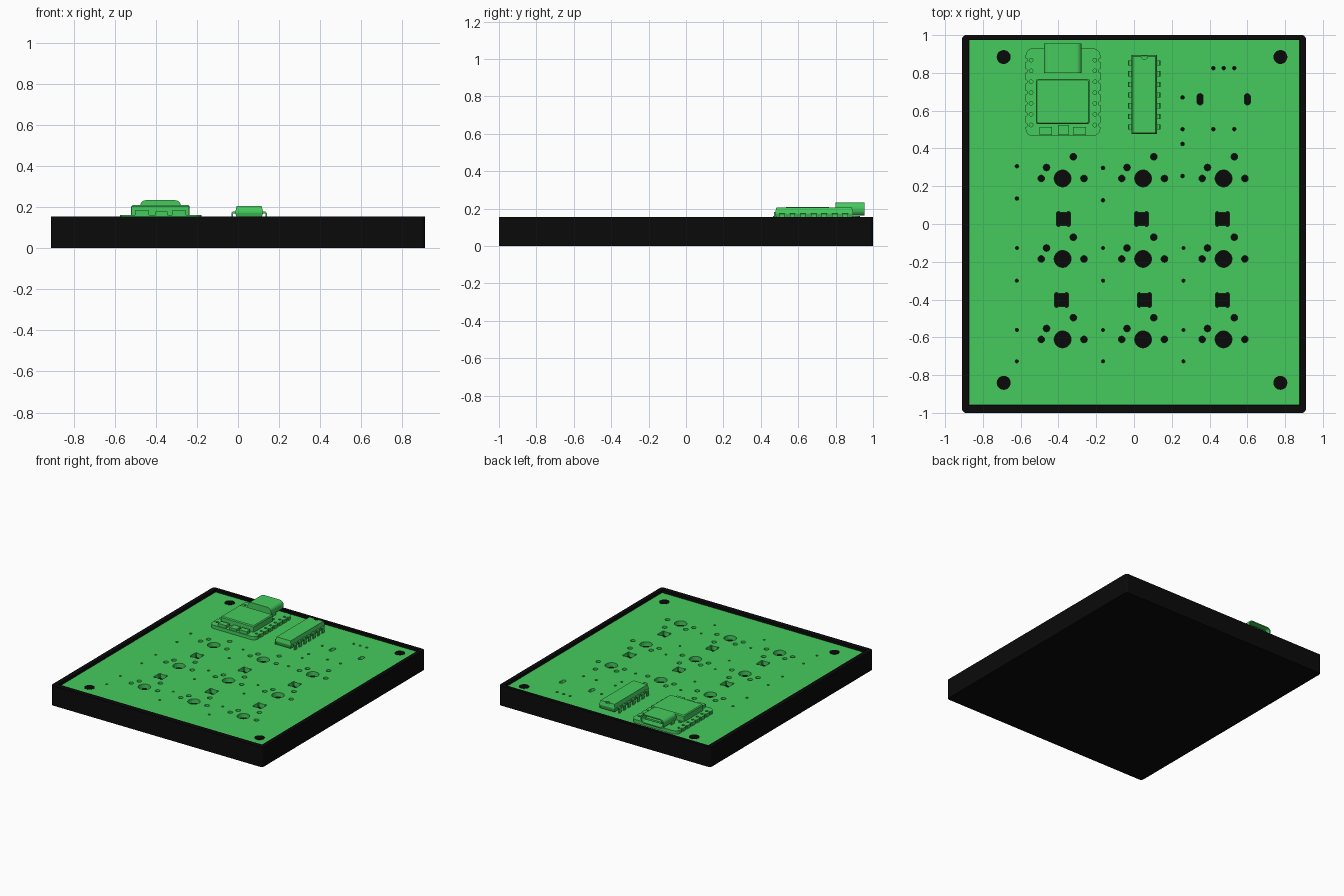
import bpy, bmesh, math

old = bpy.data.objects.get("Cube")
if old:
    bpy.data.objects.remove(old)


def material(name, rgb):
    m = bpy.data.materials.new(name)
    m.use_nodes = True
    m.diffuse_color = (*rgb, 1)
    m.node_tree.nodes["Principled BSDF"].inputs["Base Color"].default_value = (*rgb, 1)
    return m


GREEN = material("board green", (0.06, 0.6, 0.11))
BLACK = material("case black", (0.003, 0.003, 0.003))

CASE_TOP, FLOOR, BOARD_LOW, BOARD_TOP, MODULE_TOP = 0.155, 0.07, 0.1, 0.135, 0.161


# Outlines
def circle(x, y, r, n=16):
    return [(x + r * math.cos(math.tau * i / n), y + r * math.sin(math.tau * i / n)) for i in range(n)]


def rect(x0, x1, y0, y1, r=0.0, n=5):
    if not r:
        return [(x0, y0), (x1, y0), (x1, y1), (x0, y1)]
    pts = []
    for k, (cx, cy) in enumerate([(x1 - r, y1 - r), (x0 + r, y1 - r), (x0 + r, y0 + r), (x1 - r, y0 + r)]):
        for i in range(n + 1):
            a = (k + i / n) * math.pi / 2
            pts.append((cx + r * math.cos(a), cy + r * math.sin(a)))
    return pts


def box_at(x, y, w, h, r=0.0):
    return rect(x - w / 2, x + w / 2, y - h / 2, y + h / 2, r)


def lamp_slot(x, y):
    # rectangle with four small tabs at its corners
    quarter = [(0.037, 0.034), (0.032, 0.034), (0.032, 0.04), (0.022, 0.04), (0.022, 0.034)]
    upper = quarter + [(-px, py) for px, py in reversed(quarter)]
    return [(x + px, y + py) for px, py in upper + [(-px, -py) for px, py in upper]]


# Solids: outline swept along z (or along y), given as (height, inset) levels
def loft(bm, outline, levels, along_y=False):
    xs, ys = zip(*outline)
    cx, cy = (min(xs) + max(xs)) / 2, (min(ys) + max(ys)) / 2
    w, h = max(xs) - cx, max(ys) - cy
    rings = []
    for z, inset in levels:
        ring = []
        for x, y in outline:
            px, py = cx + (x - cx) * (1 - inset / w), cy + (y - cy) * (1 - inset / h)
            ring.append(bm.verts.new((px, z, py) if along_y else (px, py, z)))
        rings.append(ring)
    bm.faces.new(rings[0])
    bm.faces.new(rings[-1])
    n = len(outline)
    for a, b in zip(rings, rings[1:]):
        for i in range(n):
            bm.faces.new((a[i], a[(i + 1) % n], b[(i + 1) % n], b[i]))


def part(name, mat, outlines, *levels, along_y=False):
    levels = [v if isinstance(v, tuple) else (v, 0) for v in levels]
    bm = bmesh.new()
    for o in outlines:
        loft(bm, o, levels, along_y)
    bmesh.ops.recalc_face_normals(bm, faces=bm.faces)
    mesh = bpy.data.meshes.new(name)
    bm.to_mesh(mesh)
    bm.free()
    mesh.materials.append(mat)
    ob = bpy.data.objects.new(name, mesh)
    bpy.context.collection.objects.link(ob)
    return ob


def cut(ob, cutter):
    cutter.hide_render = True
    mod = ob.modifiers.new("cut", "BOOLEAN")
    mod.operation, mod.solver, mod.object = "DIFFERENCE", "EXACT", cutter
    bpy.context.view_layer.update()
    deps = bpy.context.evaluated_depsgraph_get()
    mesh = bpy.data.meshes.new_from_object(ob.evaluated_get(deps))
    ob.modifiers.clear()
    ob.data = mesh
    bpy.data.objects.remove(cutter)


# Open tray case
case = part("case", BLACK, [rect(-0.91, 0.91, -1, 1, 0.02)], 0, CASE_TOP)
cut(case, part("cavity", BLACK, [rect(-0.876, 0.879, -0.96, 0.975)], FLOOR, CASE_TOP + 0.1))

# Circuit board with all its holes
board = part("circuit_board", GREEN, [rect(-0.874, 0.877, -0.958, 0.973)], BOARD_LOW, BOARD_TOP)
COLUMNS = (-0.378, 0.048, 0.474)
ROWS = (0.241, -0.185, -0.611)
holes = []
for x in COLUMNS:
    for y in ROWS:
        holes.append(circle(x, y, 0.045, 20))
        for dx, dy in [(-0.113, 0), (0.113, 0), (-0.085, 0.058), (0.057, 0.115)]:
            holes.append(circle(x + dx, y + dy, 0.018, 12))
for y, xs in [(0.027, (-0.373, 0.04, 0.468)), (-0.402, (-0.384, 0.055, 0.468))]:
    holes += [lamp_slot(x, y) for x in xs]
DIODE_ROWS = (-0.127, -0.3, -0.561, -0.727)
for x in (-0.62, -0.164, 0.262):
    holes += [circle(x, y, 0.009, 8) for y in DIODE_ROWS]
for x, ys in [(-0.62, (0.306, 0.135)), (-0.164, (0.297, 0.126)), (0.257, (0.67, 0.502, 0.424, 0.254)),
              (0.42, (0.825, 0.502)), (0.475, (0.825,)), (0.531, (0.825, 0.502))]:
    holes += [circle(x, y, 0.01, 8) for y in ys]
holes += [box_at(x, 0.66, 0.032, 0.06, 0.015) for x in (0.35, 0.6)]
cut(board, part("hole_cutters", GREEN, holes, BOARD_LOW - 0.02, BOARD_TOP + 0.02))

# Corner screw posts
part("screw_posts", BLACK, [circle(x, y, 0.037, 20) for x in (-0.69, 0.775) for y in (0.884, -0.841)],
     FLOOR - 0.01, BOARD_TOP + 0.002)

# Controller module: small board with pin holes and notched edges
PIN_YS = [0.524 + 0.0573 * i for i in range(7)]
module = part("module_board", GREEN, [rect(-0.574, -0.178, 0.465, 0.93, 0.04)], BOARD_TOP - 0.002, MODULE_TOP)
notches = []
for y in PIN_YS:
    notches += [circle(x, y, 0.01, 10) for x in (-0.545, -0.207, -0.574, -0.178)]
cut(module, part("notch_cutters", GREEN, notches, BOARD_TOP, MODULE_TOP + 0.02))
part("module_shield", GREEN, [rect(-0.52, -0.235, 0.53, 0.768, 0.008, 2)],
     MODULE_TOP - 0.002, 0.203, (0.21, 0.006))
part("module_buttons", GREEN, [box_at(-0.467, 0.492, 0.068, 0.042), box_at(-0.288, 0.492, 0.068, 0.042)],
     MODULE_TOP - 0.002, 0.183)
part("module_chip", GREEN, [box_at(-0.373, 0.497, 0.058, 0.052)], MODULE_TOP - 0.002, 0.178)
part("module_small_parts", GREEN,
     [box_at(x, 0.785, 0.02, 0.014) for x in (-0.5, -0.25)], MODULE_TOP - 0.002, 0.168)

# Socket on the module with its opening and tongue
socket = part("socket_shell", GREEN, [rect(-0.477, -0.277, 0.163, 0.234, 0.03)], 0.8, 0.955, along_y=True)
cut(socket, part("socket_cutter", GREEN, [rect(-0.468, -0.286, 0.171, 0.226, 0.025)], 0.82, 1.1, along_y=True))
part("socket_tongue", GREEN, [box_at(-0.377, 0.1985, 0.14, 0.014)], 0.815, 0.94, along_y=True)
part("socket_feet", GREEN, [box_at(x, 0.84, 0.014, 0.04) for x in (-0.47, -0.284)], MODULE_TOP - 0.002, 0.19)

# Dual row chip with a notch at its back end
chip = part("chip_body", GREEN, [rect(-0.013, 0.122, 0.476, 0.894)],
            (0.146, 0.008), 0.172, 0.178, (0.206, 0.007))
cut(chip, part("chip_notch", GREEN, [circle(0.0545, 0.888, 0.017, 16)], 0.198, 0.22))

# Bent chip pins, mirrored across the chip
CHIP_X = 0.0545
leg = [(0.06, 0.178), (0.08, 0.178), (0.086, 0.172), (0.086, 0.13), (0.079, 0.13), (0.079, 0.17), (0.06, 0.17)]
for side, name in [(-1, "right"), (1, "left")]:
    profile = [(CHIP_X + side * x, z) for x, z in leg]
    for i in range(7):
        y = 0.513 + 0.0565 * i
        part(f"chip_pin_{name}_{i + 1}", GREEN, [profile], y - 0.014, y + 0.014, along_y=True)
